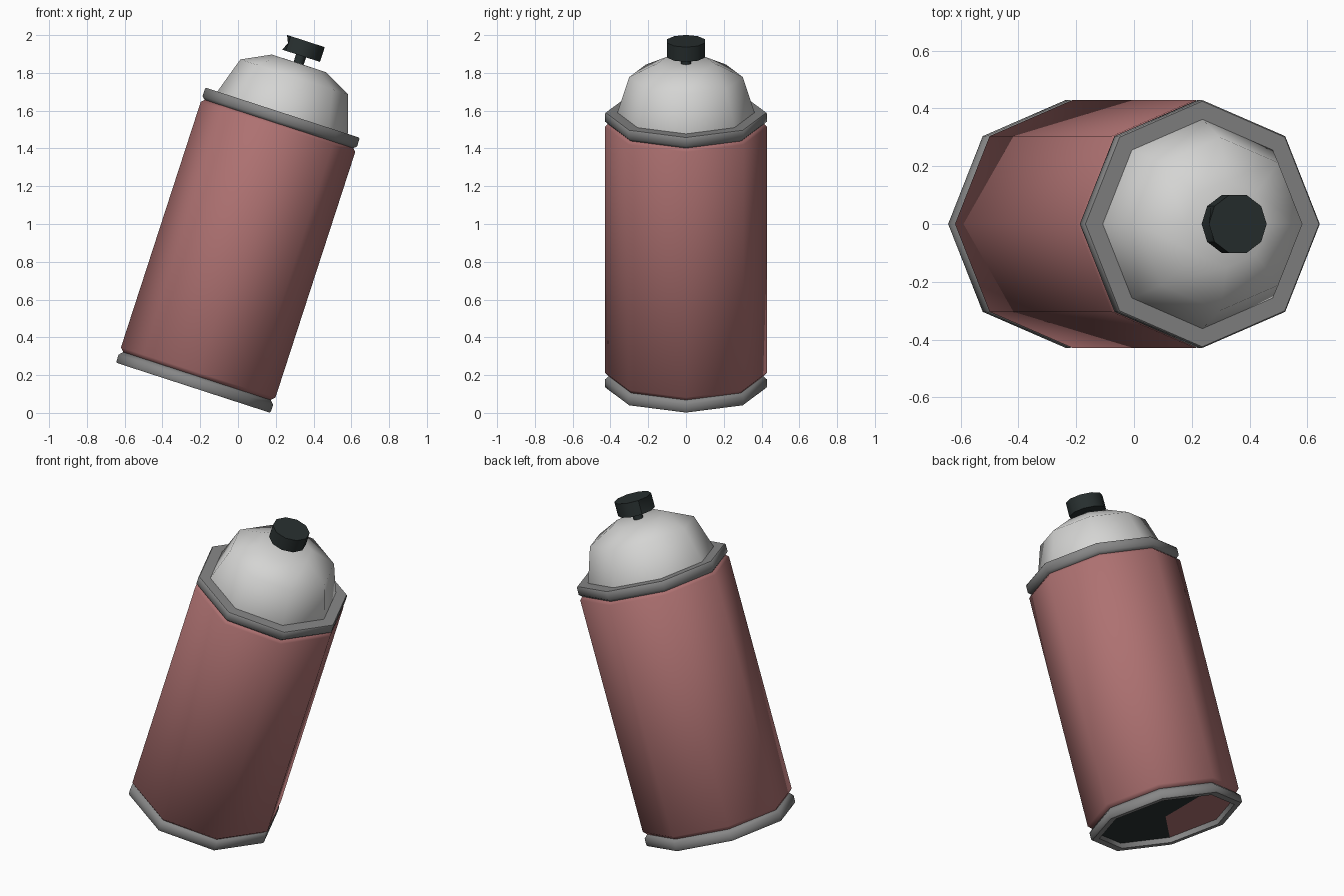
import bpy, bmesh, math
from mathutils import Matrix

if "Cube" in bpy.data.objects:
    bpy.data.objects.remove(bpy.data.objects["Cube"])

# Whole can leans 18 degrees towards +x, resting on its bottom edge
TILT = Matrix.Translation((-0.237, 0, 0.133)) @ Matrix.Rotation(math.radians(18), 4, 'Y')


def material(name, rgb):
    m = bpy.data.materials.new(name)
    m.diffuse_color = (*rgb, 1)
    m.use_nodes = True
    m.node_tree.nodes["Principled BSDF"].inputs["Base Color"].default_value = m.diffuse_color
    return m


RED = material("dusty red", (0.42, 0.165, 0.165))
GREY = material("mid grey", (0.24, 0.24, 0.24))
WHITE = material("pale grey", (0.66, 0.66, 0.65))
DARK = material("near black", (0.021, 0.029, 0.029))


def lathe(name, profile, sides, mats, closed=False, smooth=60, edit=None):
    """Spin (radius, height) points about the axis; radius 0 makes a pole."""
    bm = bmesh.new()
    rings = []
    for r, h in profile:
        n = 1 if r == 0 else sides
        rings.append([bm.verts.new((r * math.cos(2 * math.pi * i / sides),
                                    r * math.sin(2 * math.pi * i / sides), h)) for i in range(n)])
    pairs = list(zip(rings, rings[1:]))
    if closed:
        pairs.append((rings[-1], rings[0]))
    for a, b in pairs:
        for i in range(sides):
            j = (i + 1) % sides
            quad = [a[i % len(a)], a[j % len(a)], b[j % len(b)], b[i % len(b)]]
            bm.faces.new(list(dict.fromkeys(quad)))
    bmesh.ops.recalc_face_normals(bm, faces=bm.faces)
    if edit:
        edit(bm)
    bm.transform(TILT)
    me = bpy.data.meshes.new(name)
    bm.to_mesh(me)
    bm.free()
    for m in mats:
        me.materials.append(m)
    ob = bpy.data.objects.new(name, me)
    bpy.context.collection.objects.link(ob)
    bpy.ops.object.select_all(action='DESELECT')
    bpy.context.view_layer.objects.active = ob
    ob.select_set(True)
    bpy.ops.object.shade_smooth_by_angle(angle=math.radians(smooth))
    return ob


def paint_base(bm):
    # underside is dark, with a red patch towards the back left
    for f in bm.faces:
        c = f.calc_center_median()
        if c.z < 0.05:
            ang = math.degrees(math.atan2(c.y, c.x)) % 360
            f.material_index = 0 if 110 < ang < 210 else 1


def dent(bm):
    # small spray hollow on the -x side of the button
    for v in bm.verts:
        if v.co.x < -0.09 and 1.87 < v.co.z < 1.91:
            v.co.x += 0.018


# Octagonal body with chamfered ends and recessed base
lathe("can_body", [(0, 0.03), (0.40, 0.03), (0.40, 0.062), (0.41, 0.065), (0.43, 0.085),
                   (0.43, 1.452), (0.41, 1.472), (0, 1.472)], 8, [RED, DARK], smooth=50, edit=paint_base)

# Bottom and top rims
lathe("bottom_rim", [(0.385, 0.0), (0.425, 0.0), (0.43, 0.008), (0.43, 0.045),
                     (0.41, 0.065), (0.385, 0.065)], 8, [GREY], closed=True, smooth=50)
lathe("top_rim", [(0.34, 1.465), (0.41, 1.465), (0.43, 1.483), (0.43, 1.525),
                  (0.425, 1.531), (0.34, 1.531)], 8, [GREY], closed=True, smooth=50)

# Domed shoulder
lathe("dome", [(0, 1.49), (0.362, 1.49), (0.362, 1.535), (0.30, 1.73), (0.15, 1.806), (0, 1.807)],
      8, [WHITE])

# Stem and spray button
lathe("stem", [(0, 1.79), (0.028, 1.79), (0.028, 1.855), (0, 1.855)], 10, [DARK])
lathe("spray_button", [(0, 1.848), (0.105, 1.848), (0.105, 1.89), (0.105, 1.93), (0, 1.93)],
      10, [DARK], smooth=40, edit=dent)
